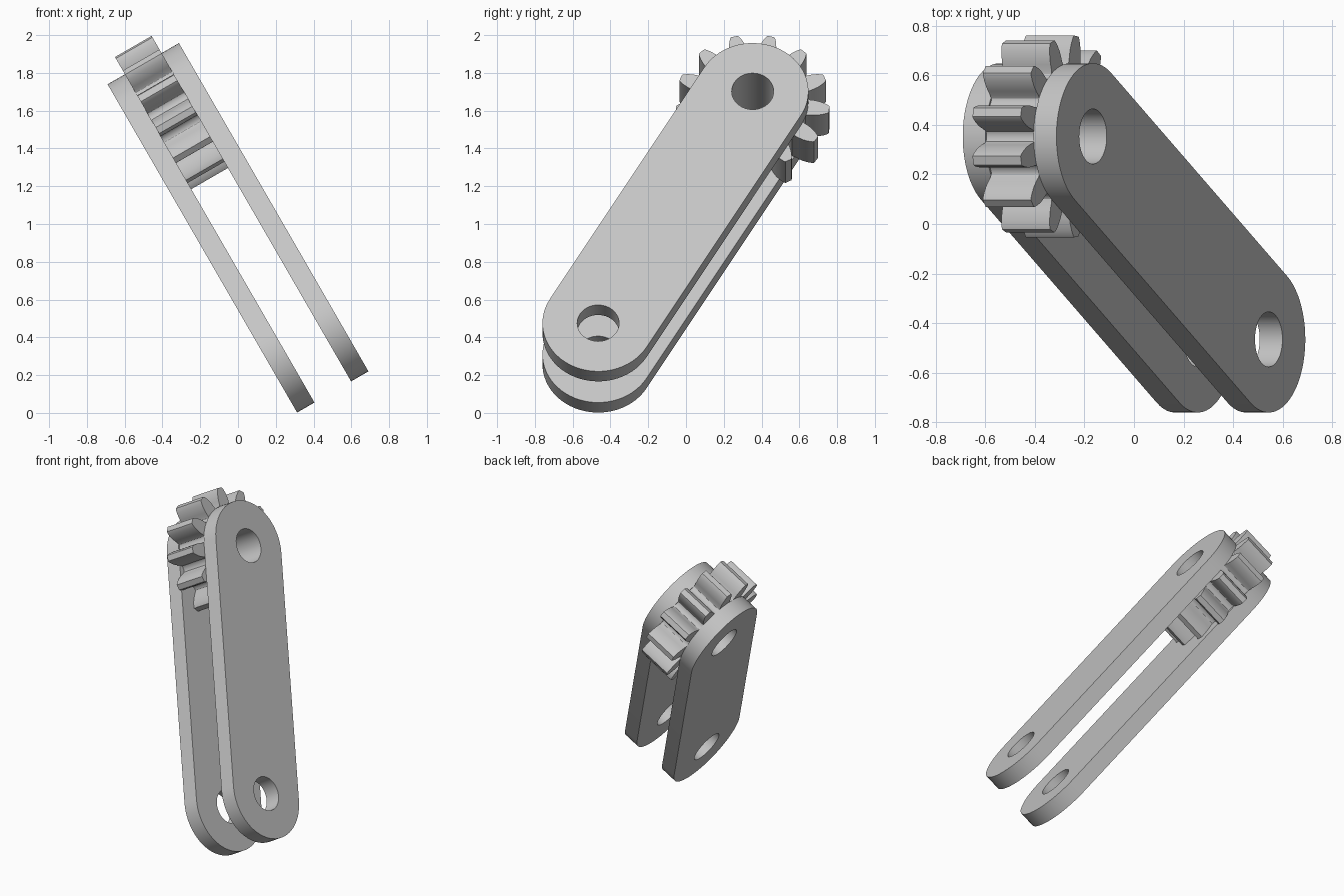
import bpy, bmesh
from math import sin, cos, pi, radians, tau
from mathutils import Matrix, Vector

cube = bpy.data.objects.get("Cube")
if cube:
    bpy.data.objects.remove(cube, do_unlink=True)

# Single material
grey = bpy.data.materials.new("light_grey")
grey.use_nodes = True
colour = (0.56, 0.56, 0.56, 1)
grey.diffuse_color = colour
grey.node_tree.nodes["Principled BSDF"].inputs["Base Color"].default_value = colour

# Tilted frame: the pin axis leans 30 degrees up from +x
FRAME = Matrix(((0, -0.5, cos(radians(30)), 0),
                (1, 0, 0, 0),
                (0, cos(radians(30)), 0.5, 0),
                (0, 0, 0, 1)))
LOW = Vector((-0.465, 0.14))     # lower pin centre
HIGH = Vector((0.353, 1.557))    # upper pin centre
END_RADIUS, BORE = 0.295, 0.111
PLATE, GEAR = 0.106, 0.224       # thicknesses
START = 0.272                    # axial position of the first plate


def arc(centre, radius, begin, sweep, steps):
    return [centre + radius * Vector((cos(begin + sweep * i / steps),
                                      sin(begin + sweep * i / steps)))
            for i in range(steps + 1)]


def circle(centre, radius, steps=48):
    return arc(centre, radius, 0, tau, steps)[:-1]


def slab(name, loops, base, depth):
    """Fill an outline with holes and extrude it along the pin axis."""
    bm = bmesh.new()
    edges = []
    for loop in loops:
        verts = [bm.verts.new((p.x, p.y, base)) for p in loop]
        edges += [bm.edges.new((v, verts[i - 1])) for i, v in enumerate(verts)]
    bmesh.ops.triangle_fill(bm, edges=edges, use_beauty=True)
    bmesh.ops.recalc_face_normals(bm, faces=bm.faces[:])
    result = bmesh.ops.extrude_face_region(bm, geom=bm.faces[:])
    moved = [g for g in result["geom"] if isinstance(g, bmesh.types.BMVert)]
    bmesh.ops.translate(bm, verts=moved, vec=(0, 0, depth))
    bmesh.ops.recalc_face_normals(bm, faces=bm.faces[:])
    bm.transform(FRAME)
    mesh = bpy.data.meshes.new(name)
    bm.to_mesh(mesh)
    bm.free()
    mesh.materials.append(grey)
    obj = bpy.data.objects.new(name, mesh)
    bpy.context.collection.objects.link(obj)
    bpy.ops.object.select_all(action="DESELECT")
    obj.select_set(True)
    bpy.context.view_layer.objects.active = obj
    bpy.ops.object.shade_smooth_by_angle(angle=radians(30))
    return obj


# Two round-ended link plates with a pin hole at each end
run = HIGH - LOW
heading = Vector((1, 0)).angle_signed(run) * -1
outline = (arc(HIGH, END_RADIUS, heading - pi / 2, pi, 32)
           + arc(LOW, END_RADIUS, heading + pi / 2, pi, 32))
plate_loops = [outline, circle(LOW, BORE), circle(HIGH, BORE)]
slab("right_link_plate", plate_loops, START, PLATE)
slab("left_link_plate", plate_loops, START + PLATE + GEAR, PLATE)

# Gear between the plates: one tooth flank, mirrored and repeated
TEETH = 13
flank = [(0.287, 0.2), (0.292, 0.172), (0.305, 0.152), (0.33, 0.138),
         (0.355, 0.118), (0.38, 0.09), (0.4, 0.062), (0.408, 0.045)]
tooth = [(r, -a) for r, a in flank] + [(r, a) for r, a in reversed(flank)]
gear_outline = []
for k in range(TEETH):
    middle = -pi / 2 + tau * k / TEETH
    gear_outline += [HIGH + r * Vector((cos(middle + a), sin(middle + a)))
                     for r, a in tooth]
slab("gear", [gear_outline, circle(HIGH, BORE)], START + PLATE, GEAR)
